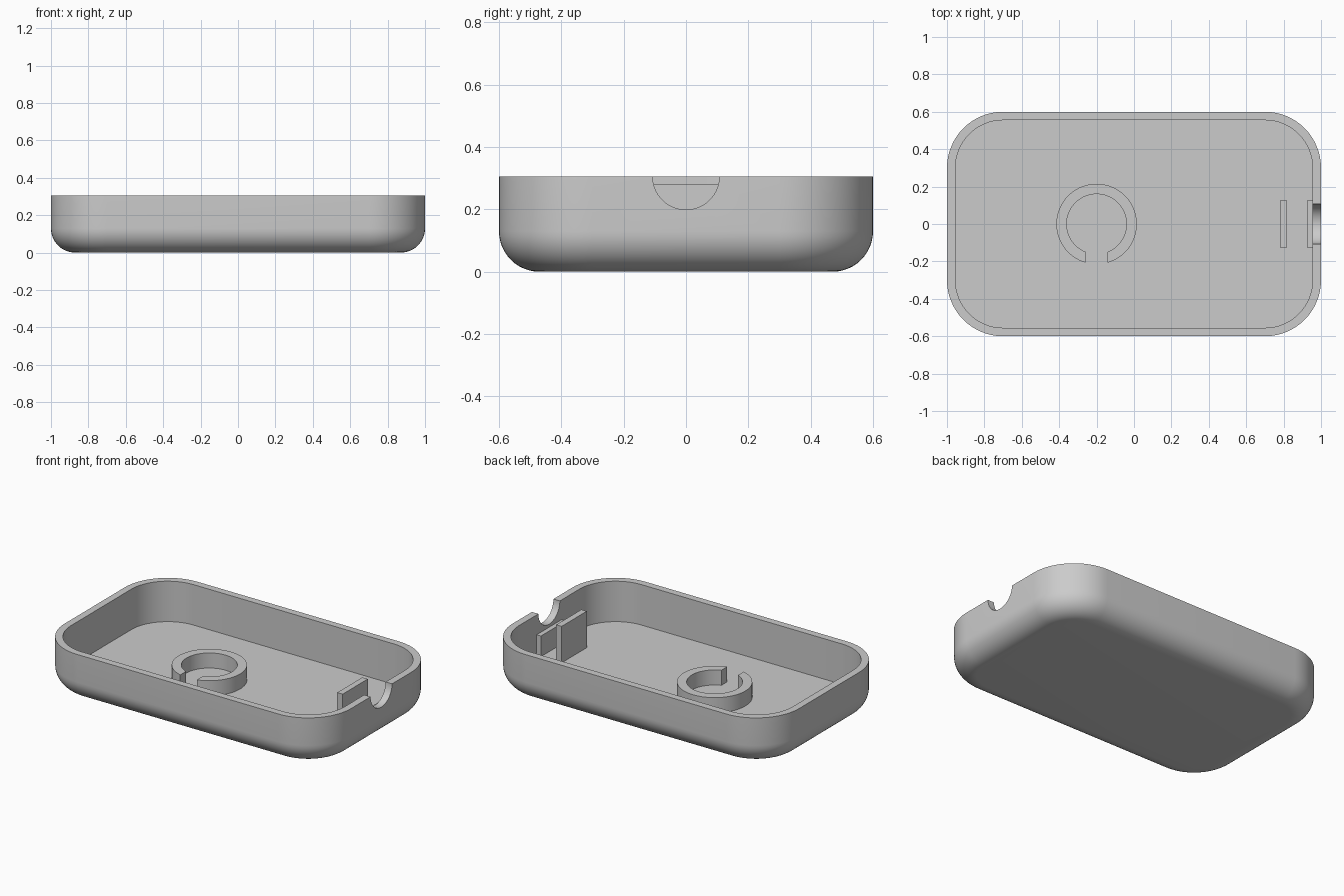
import bpy, bmesh, math

old = bpy.data.objects.get("Cube")
if old:
    bpy.data.objects.remove(old, do_unlink=True)

GREY = (0.6, 0.6, 0.6, 1)
grey = bpy.data.materials.new("plain grey")
grey.use_nodes = True
grey.diffuse_color = GREY
grey.node_tree.nodes["Principled BSDF"].inputs["Base Color"].default_value = GREY

HALF_X, HALF_Y, HEIGHT = 1.0, 0.6, 0.305
CORNER, FILLET, WALL, FLOOR = 0.3, 0.13, 0.045, 0.05


def finish(name, bm):
    bmesh.ops.recalc_face_normals(bm, faces=bm.faces)
    mesh = bpy.data.meshes.new(name)
    bm.to_mesh(mesh)
    bm.free()
    mesh.materials.append(grey)
    obj = bpy.data.objects.new(name, mesh)
    bpy.context.collection.objects.link(obj)
    return obj


def smooth(obj):
    bpy.ops.object.select_all(action="DESELECT")
    obj.select_set(True)
    bpy.context.view_layer.objects.active = obj
    bpy.ops.object.shade_smooth_by_angle(angle=math.radians(30))


def rounded_outline(inset, steps=16):
    """Rounded rectangle, drawn corner by corner."""
    radius = CORNER - inset
    points = []
    for quarter, (sx, sy) in enumerate([(1, 1), (-1, 1), (-1, -1), (1, -1)]):
        for i in range(steps + 1):
            a = (quarter + i / steps) * math.pi / 2
            points.append((sx * (HALF_X - CORNER) + radius * math.cos(a),
                           sy * (HALF_Y - CORNER) + radius * math.sin(a)))
    return points


def bridge(bm, a, b):
    for i in range(len(a)):
        j = (i + 1) % len(a)
        bm.faces.new((a[i], a[j], b[j], b[i]))


def make_box(name, x0, x1, half_y, z0, z1):
    bm = bmesh.new()
    bmesh.ops.create_cube(bm, size=1)
    for v in bm.verts:
        v.co = (x0 if v.co.x < 0 else x1, math.copysign(half_y, v.co.y),
                z0 if v.co.z < 0 else z1)
    return finish(name, bm)


# Tray shell: rounded bottom edge, straight outer wall, rim, inner wall, floor
profile = []
for i in range(13):
    a = i / 12 * math.pi / 2
    profile.append((FILLET * (1 - math.sin(a)), FILLET * (1 - math.cos(a))))
profile += [(0, HEIGHT), (WALL, HEIGHT), (WALL, FLOOR)]
bm = bmesh.new()
loops = [[bm.verts.new((x, y, z)) for x, y in rounded_outline(inset)]
         for inset, z in profile]
for lower, upper in zip(loops, loops[1:]):
    bridge(bm, lower, upper)
bm.faces.new(loops[0])
bm.faces.new(loops[-1])
tray = finish("tray", bm)

# Half-round cable notch cut through the end wall
bpy.ops.mesh.primitive_cylinder_add(vertices=64, radius=0.107, depth=0.3,
                                    location=(1.0, 0, HEIGHT + 0.001),
                                    rotation=(0, math.pi / 2, 0))
cutter = bpy.context.object
cutter.name = "notch_cutter"
cutter.data.materials.append(grey)
cutter.hide_render = True
cut = tray.modifiers.new("notch", "BOOLEAN")
cut.operation = "DIFFERENCE"
cut.solver = "EXACT"
cut.object = cutter
bpy.ops.object.select_all(action="DESELECT")
bpy.context.view_layer.objects.active = tray
tray.select_set(True)
bpy.ops.object.modifier_apply(modifier=cut.name)
bpy.data.objects.remove(cutter, do_unlink=True)
smooth(tray)

# Open locating ring with a parallel-sided gap facing the front
OUTER, INNER, GAP, RING_X, RING_TOP = 0.215, 0.16, 0.058, -0.2, 0.145
bm = bmesh.new()
sections = []
STEPS = 64
for i in range(STEPS + 1):
    section = []
    for radius, z in [(INNER, FLOOR), (OUTER, FLOOR), (OUTER, RING_TOP), (INNER, RING_TOP)]:
        half_gap = math.asin(GAP / radius)
        a = -math.pi / 2 + half_gap + i / STEPS * (2 * math.pi - 2 * half_gap)
        section.append(bm.verts.new((RING_X + radius * math.cos(a), radius * math.sin(a), z)))
    sections.append(section)
for a, b in zip(sections, sections[1:]):
    bridge(bm, a, b)
bm.faces.new(sections[0])
bm.faces.new(sections[-1])
smooth(finish("locating_ring", bm))

# Two upright plates that form a slot behind the notch
make_box("tall_plate", 0.78, 0.818, 0.125, FLOOR, 0.28)
make_box("wall_plate", 0.925, 0.956, 0.125, FLOOR, 0.18)
